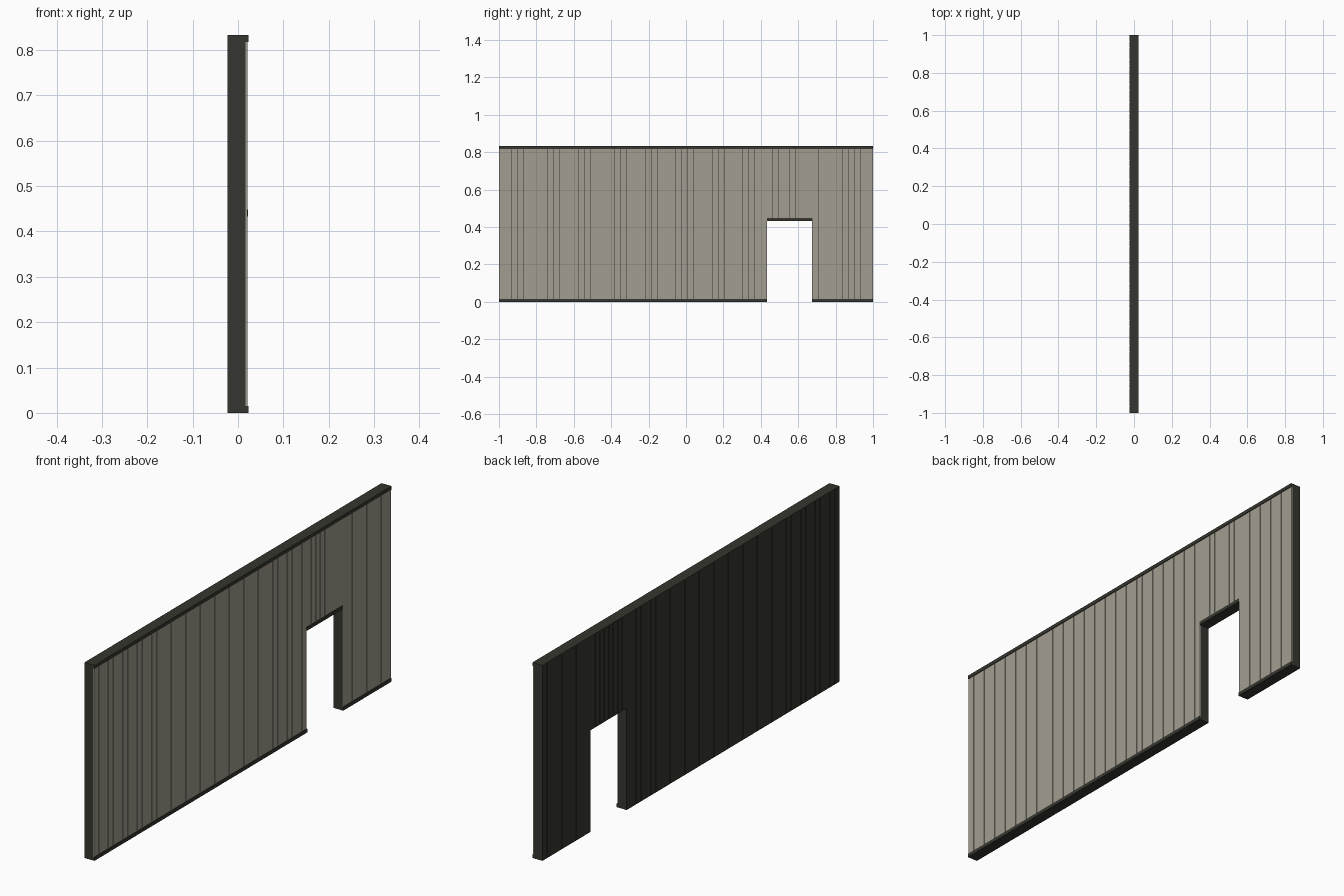
import bpy, bmesh

if "Cube" in bpy.data.objects:
    bpy.data.objects.remove(bpy.data.objects["Cube"])

H = 0.833            # wall height
D0, D1 = 0.433, 0.675  # doorway sides
DH = 0.433           # doorway height
T = 0.015            # trim height
GAP = 0.0015         # groove between planks


def material(name, rgb):
    m = bpy.data.materials.new(name)
    m.diffuse_color = (*rgb, 1)
    m.use_nodes = True
    m.node_tree.nodes["Principled BSDF"].inputs["Base Color"].default_value = m.diffuse_color
    return m


light = material("pale_planks", (0.365, 0.34, 0.28))
dark = material("dark_frame", (0.036, 0.037, 0.029))


def add_object(name, bm, mat):
    bmesh.ops.recalc_face_normals(bm, faces=bm.faces[:])
    me = bpy.data.meshes.new(name)
    bm.to_mesh(me)
    bm.free()
    me.materials.append(mat)
    ob = bpy.data.objects.new(name, me)
    bpy.context.collection.objects.link(ob)
    return ob


def box(bm, x0, x1, y0, y1, z0, z1):
    vs = bmesh.ops.create_cube(bm, size=1)["verts"]
    for v in vs:
        v.co = (x1 if v.co.x > 0 else x0,
                y1 if v.co.y > 0 else y0,
                z1 if v.co.z > 0 else z0)


# Wall core: doorway outline extruded through the thickness
bm = bmesh.new()
outline = [(-1, 0), (D0, 0), (D0, DH), (D1, DH), (D1, 0), (1, 0), (1, H), (-1, H)]
face = bm.faces.new([bm.verts.new((-0.022, y, z)) for y, z in outline])
ext = bmesh.ops.extrude_face_region(bm, geom=[face])["geom"]
for v in ext:
    if isinstance(v, bmesh.types.BMVert):
        v.co.x = 0.0165
add_object("wall_core", bm, dark)

# Planks on both faces: left of door, over door, right of door
sections = [(-1, D0, 44, 0), (D0, D1, 8, DH), (D1, 1, 10, 0)]
for name, x0, x1, inset, mat in [("pale_cladding", 0.0165, 0.0205, T, light),
                                 ("back_cladding", -0.0235, -0.022, 0, dark)]:
    bm = bmesh.new()
    for a, b, n, base in sections:
        p = (b - a) / n
        for i in range(n):
            lo = a + i * p + (GAP / 2 if i else 0)
            hi = a + (i + 1) * p - (GAP / 2 if i < n - 1 else 0)
            box(bm, x0, x1, lo, hi, base + inset, H - inset)
    add_object(name, bm, mat)

# Dark trim rails along the top, the base and over the doorway
for name, y0, y1, z0, x1 in [("top_rail", -1, 1, H - T, 0.0235),
                             ("base_rail_long", -1, D0, 0, 0.0235),
                             ("base_rail_short", D1, 1, 0, 0.0235),
                             ("door_lintel", D0, D1, DH, 0.0225)]:
    bm = bmesh.new()
    box(bm, 0.0165, x1, y0, y1, z0, z0 + T)
    add_object(name, bm, dark)
